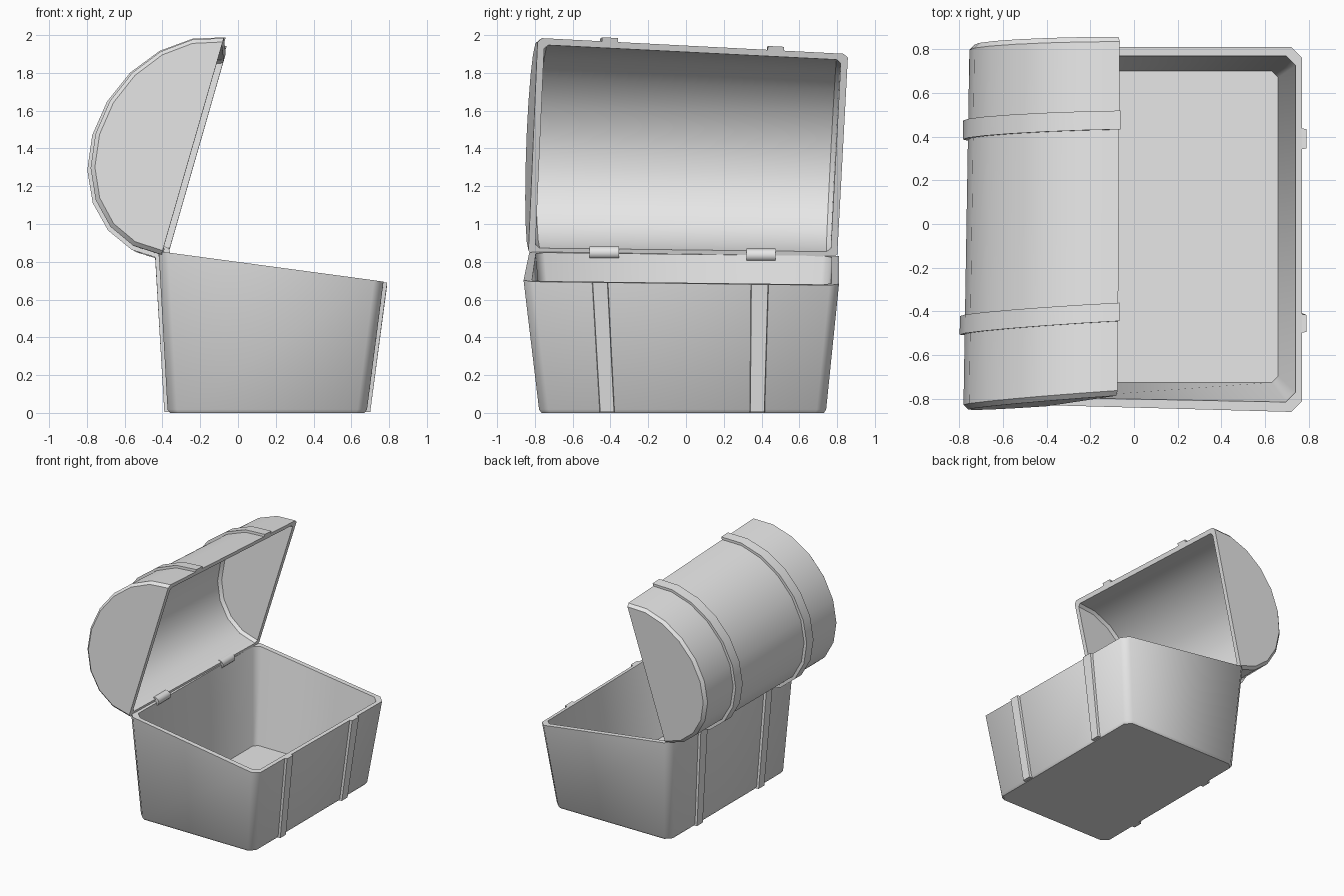
import bpy, bmesh, math
from mathutils import Vector

cube = bpy.data.objects.get("Cube")
if cube:
    bpy.data.objects.remove(cube, do_unlink=True)

grey = bpy.data.materials.new("plain_grey")
grey.use_nodes = True
grey.diffuse_color = (0.8, 0.8, 0.8, 1)
grey.node_tree.nodes["Principled BSDF"].inputs["Base Color"].default_value = (0.8, 0.8, 0.8, 1)


def finish(bm, name, angle):
    bmesh.ops.recalc_face_normals(bm, faces=bm.faces)
    mesh = bpy.data.meshes.new(name)
    bm.to_mesh(mesh)
    bm.free()
    mesh.materials.append(grey)
    obj = bpy.data.objects.new(name, mesh)
    bpy.context.collection.objects.link(obj)
    bpy.ops.object.select_all(action="DESELECT")
    obj.select_set(True)
    bpy.context.view_layer.objects.active = obj
    bpy.ops.object.shade_smooth_by_angle(angle=math.radians(angle))
    return obj


def skin(bm, rings, closed):
    """Join neighbouring rings of points with quads and cap both ends."""
    rows = [[bm.verts.new(p) for p in ring] for ring in rings]
    n = len(rows[0])
    for a, b in zip(rows, rows[1:]):
        for i in range(n if closed else n - 1):
            j = (i + 1) % n
            bm.faces.new((a[i], a[j], b[j], b[i]))
    bm.faces.new(rows[0])
    bm.faces.new(rows[-1])
    return rows


def loft(name, rings, angle=30):
    bm = bmesh.new()
    skin(bm, rings, True)
    return finish(bm, name, angle)


# Box: tapered tray with cut corners and a sloping rim
def rim_z(x, y):
    return 0.685 + (0.77 - x) * 0.135 - 0.012 * y


def ring(x0, x1, y_back, y_front, y1, c, z=None):
    pts = [(x0 + c, y_back), (x1 - c, y_front), (x1, y_front + c), (x1, y1 - c),
           (x1 - c, y1), (x0 + c, y1), (x0, y1 - c), (x0, y_back + c)]
    return [(x, y, rim_z(x, y) if z is None else z) for x, y in pts]


loft("box", [
    ring(-0.36, 0.67, -0.76, -0.765, 0.73, 0.045, 0),
    ring(-0.373, 0.683, -0.77, -0.778, 0.742, 0.05, 0.018),
    ring(-0.42, 0.77, -0.83, -0.86, 0.81, 0.05),
    ring(-0.375, 0.74, -0.795, -0.815, 0.77, 0.045),
    ring(-0.335, 0.66, -0.725, -0.725, 0.70, 0.03, 0.05),
], 50)


# Straps down the front and back of the box
def box_strap(name, low, high, x_low, x_high, out):
    rings = []
    for (y0, y1), x, top in ((low, x_low, False), (high, x_high, True)):
        pts = [(x - out, y0), (x + out, y0 + 0.006), (x + out, y1 - 0.006), (x - out, y1)]
        rings.append([(px, py, rim_z(x, py) if top else 0.004) for px, py in pts])
    loft(name, rings)


for side, low, high in (("right", (-0.46, -0.375), (-0.50, -0.41)),
                        ("left", (0.335, 0.42), (0.34, 0.44))):
    box_strap("front_strap_" + side, low, high, 0.68, 0.77, 0.02)
    box_strap("back_strap_" + side, low, high, -0.37, -0.42, -0.02)

# Lid: half barrel swept between two slightly skewed ends
HINGE = Vector((-0.405, -0.835, 0.838)), Vector((-0.375, 0.80, 0.82))
TIP = Vector((-0.075, -0.785, 1.985)), Vector((-0.065, 0.858, 1.90))
BULGE = Vector((-0.515, -0.035, 0.066)), Vector((-0.51, 0.0, 0.066))
STEPS = 10


def lid_point(f, step, inset):
    h, t, b = (pair[0].lerp(pair[1], f) for pair in (HINGE, TIP, BULGE))
    a = math.pi * step / STEPS
    return ((h + t) / 2 + (t - h) / 2 * (1 - inset / 0.59) * math.cos(a)
            + b * (1 - inset / 0.51) * math.sin(a))


def lid_arc(f, inset):
    return [lid_point(f, s, inset) for s in range(STEPS + 1)]


def lid_skin(bm, f_end, f_body, inset_end, inset_body):
    rows = skin(bm, [lid_arc(f_end, inset_end), lid_arc(f_body, inset_body),
                     lid_arc(1 - f_body, inset_body), lid_arc(1 - f_end, inset_end)], False)
    return [r[0] for r in rows] + [r[-1] for r in reversed(rows)]


bm = bmesh.new()
outer = lid_skin(bm, 0, 0.014, 0.022, 0)
inner = lid_skin(bm, 0.022, 0.036, 0.055, 0.036)
for i in range(len(outer)):
    j = (i + 1) % len(outer)
    bm.faces.new((outer[i], outer[j], inner[j], inner[i]))
finish(bm, "lid", 32)

# Straps over the lid
for side, f0, f1 in (("right", 0.207, 0.258), ("left", 0.741, 0.793)):
    loft("lid_strap_" + side,
         [[lid_point(f0, s, 0.01), lid_point(f0, s, -0.022),
           lid_point(f1, s, -0.022), lid_point(f1, s, 0.01)] for s in range(STEPS + 1)], 32)

# Hinge barrels
for side, y0, y1, z in (("right", -0.51, -0.355, 0.848), ("left", 0.32, 0.475, 0.835)):
    loft("hinge_" + side,
         [[(-0.393 + 0.034 * math.cos(k * math.pi / 6), y, z + 0.034 * math.sin(k * math.pi / 6))
           for k in range(12)] for y in (y0, y1)], 35)
